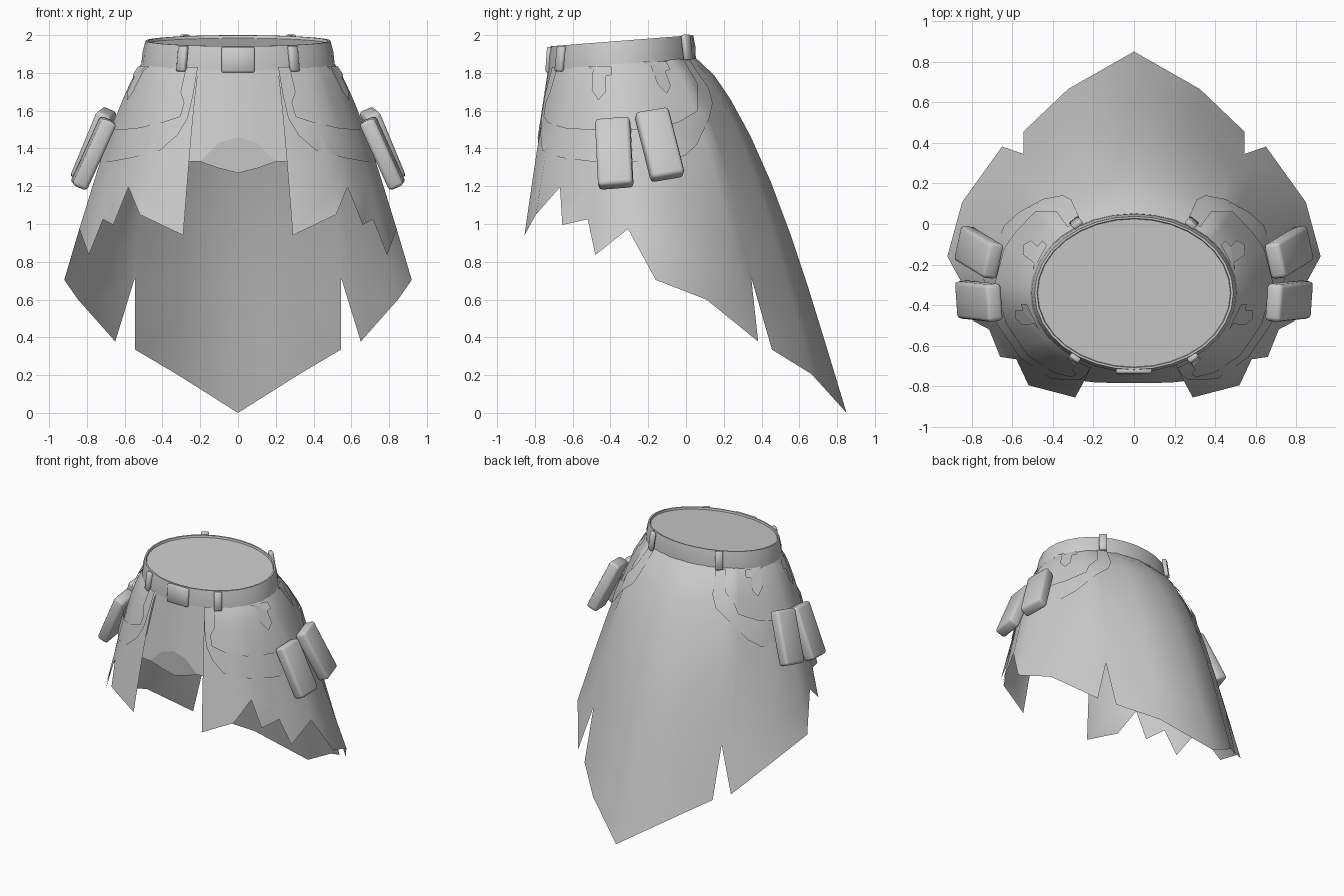
import bpy, bmesh, math
from mathutils import Vector, Matrix

if "Cube" in bpy.data.objects:
    bpy.data.objects.remove(bpy.data.objects["Cube"])

cloth = bpy.data.materials.new("plain grey")
cloth.diffuse_color = (0.6, 0.6, 0.6, 1)
cloth.use_nodes = True
cloth.node_tree.nodes["Principled BSDF"].inputs["Base Color"].default_value = cloth.diffuse_color


def make(name, verts, faces, mirror=True, angle=40):
    me = bpy.data.meshes.new(name)
    me.from_pydata([tuple(v) for v in verts], [], faces)
    me.materials.append(cloth)
    ob = bpy.data.objects.new(name, me)
    bpy.context.collection.objects.link(ob)
    bpy.context.view_layer.objects.active = ob
    ob.select_set(True)
    bpy.ops.object.shade_smooth_by_angle(angle=math.radians(angle))
    ob.select_set(False)
    if mirror:
        m = ob.modifiers.new("mirror", 'MIRROR')
        m.merge_threshold = 0.002
    return ob


def grid(name, rows, mirror=True, closed=False, angle=40):
    n = len(rows[0])
    verts = [p for r in rows for p in r]
    last = n if closed else n - 1
    faces = [(i * n + j, i * n + (j + 1) % n, (i + 1) * n + (j + 1) % n, (i + 1) * n + j)
             for i in range(len(rows) - 1) for j in range(last)]
    return make(name, verts, faces, mirror, angle)


def waist(phi, a=0.51, b=0.39, low=1.82):
    # tilted oval around the waist
    y = -0.34 + b * math.sin(phi)
    return Vector((a * math.cos(phi), y, low + 0.078 * (y + 0.73)))


# Ragged hem of the right half, from centre back to the front opening
HEM = [Vector(p) for p in [
    (0.29, -0.855, 0.94), (0.52, -0.795, 1.05), (0.58, -0.667, 1.195),
    (0.66, -0.655, 0.995), (0.714, -0.52, 1.025), (0.79, -0.48, 0.836),
    (0.84, -0.307, 0.974), (0.92, -0.16, 0.704), (0.847, 0.108, 0.6),
    (0.65, 0.382, 0.378), (0.545, 0.345, 0.718), (0.545, 0.455, 0.335),
    (0.325, 0.665, 0.205), (0, 0.85, 0)]]
PHI = [math.atan2(h.y + 0.2, h.x) for h in HEM]


def column(k, t):
    # bowed line from waist to hem
    phi, top = PHI[k], waist(PHI[k])
    bow = 0.035 + (0.085 if phi > 0 else -0.02) * math.sin(phi) ** 2
    out = Vector((math.cos(phi), math.sin(phi), 0))
    return top.lerp(HEM[k], t) + out * bow * math.sin(math.pi * min(t, 1) ** 0.6)


def surface(phi, z, lift):
    # point lying just outside the skirt
    k = max(i for i in range(len(PHI) - 1) if PHI[i] <= phi or i == 0)
    f = (phi - PHI[k]) / (PHI[k + 1] - PHI[k])
    pts = []
    for j in (k, k + 1):
        zt = waist(PHI[j]).z
        pts.append(column(j, max(0, (zt - z) / (zt - HEM[j].z))))
    p = pts[0].lerp(pts[1], f)
    p.z = z
    return p + Vector((math.cos(phi), math.sin(phi), 0)) * lift


# Skirt shell, both halves
steps = [0, 0.05, 0.12, 0.22, 0.35, 0.5, 0.65, 0.82, 1]
grid("skirt", [[column(k, t) for k in range(len(HEM))] for t in reversed(steps)], angle=60)

# Front panel with its arched lower piece
top = [waist(math.radians(-90 + d)) for d in (0, 8, 16, 24)]
arch = [Vector(p) for p in [(0, -0.785, 1.46), (0.1, -0.784, 1.43), (0.2, -0.78, 1.331), (0.285, -0.77, 1.331)]]
base = [Vector(p) for p in [(0, -0.775, 1.27), (0.1, -0.775, 1.295), (0.2, -0.778, 1.33), (0.285, -0.77, 1.33)]]
grid("front_panel", [arch, [a.lerp(b, 0.5) for a, b in zip(arch, top)], top])
grid("front_panel_tip", [base[:3], arch[:3]])

# Belt: outer wall, rim and recessed lid
N = 32
ring = [2 * math.pi * i / N for i in range(N)]
wall = [[waist(p, 0.512, 0.392, 1.815) for p in ring],
        [waist(p, 0.505, 0.39, 1.88) for p in ring],
        [waist(p, 0.49, 0.378, 1.94) for p in ring],
        [waist(p, 0.478, 0.368, 1.94) for p in ring],
        [waist(p, 0.475, 0.365, 1.925) for p in ring],
        [waist(p, 0.25, 0.19, 1.925) for p in ring]]
belt = grid("belt", wall, mirror=False, closed=True)
bm = bmesh.new()
bm.from_mesh(belt.data)
bmesh.ops.holes_fill(bm, edges=[e for e in bm.edges if e.is_boundary
                                and abs(e.verts[0].co.x) < 0.26 and abs(e.verts[0].co.y + 0.34) < 0.2])
bmesh.ops.recalc_face_normals(bm, faces=bm.faces)
bm.to_mesh(belt.data)
bm.free()


# Hip strap: a curved band hanging between the front and back belt loops
lower = [(-66, 1.83), (-65.5, 1.68), (-64, 1.56), (-60, 1.47), (-53, 1.39), (-38, 1.35), (-20, 1.33),
         (0, 1.33), (26, 1.36), (35, 1.42), (48, 1.56), (57, 1.64), (60, 1.72), (60, 1.87)]
upper = [(-58, 1.83), (-58, 1.70), (-61, 1.64), (-60, 1.57), (-52, 1.54), (-38, 1.51), (-20, 1.50),
         (0, 1.50), (18, 1.52), (28, 1.54), (42, 1.60), (44, 1.66), (51, 1.74), (52, 1.87)]
rows = [[surface(math.radians(l[0] + (u[0] - l[0]) * f), l[1] + (u[1] - l[1]) * f, 0.014)
         for l, u in zip(lower, upper)] for f in (0, 0.5, 1)]
grid("hip_strap", rows)

# Small pendant tabs under the belt on each hip
TAB = [(-1, 1.0), (-0.5, 1.0), (-0.45, 0.3), (0, 0), (0.45, 0.25), (0.45, 0.7), (0.9, 0.75), (0.9, 1.0)]
for name, mid, low, high in (("front_tab", -17, 1.655, 1.835), ("back_tab", 26, 1.69, 1.86)):
    pts = [surface(math.radians(mid + 10 * u), low + (high - low) * v, 0.012) for u, v in TAB]
    make(name, pts, [(1, 2, 3, 4, 5), (0, 1, 5), (0, 5, 7), (5, 6, 7)])


def block(name, size, loc, rot, bevel, mirror=True, segments=1):
    bm = bmesh.new()
    bmesh.ops.create_cube(bm, size=1)
    bmesh.ops.scale(bm, vec=size, verts=bm.verts)
    bmesh.ops.bevel(bm, geom=bm.edges[:], offset=bevel, segments=segments, affect='EDGES', profile=0.5)
    bmesh.ops.transform(bm, matrix=Matrix.Translation(loc) @ rot, verts=bm.verts)
    bm.verts.ensure_lookup_table()
    bm.verts.index_update()
    verts = [v.co.copy() for v in bm.verts]
    faces = [[v.index for v in f.verts] for f in bm.faces]
    bm.free()
    return make(name, verts, faces, mirror, 50)


def turn(yaw, tilt, roll):
    r = math.radians
    return Matrix.Rotation(r(yaw), 4, 'Z') @ Matrix.Rotation(r(tilt), 4, 'Y') @ Matrix.Rotation(r(roll), 4, 'X')


# Hip pouches, leaning with the skirt
block("front_pouch", (0.085, 0.185, 0.39), (0.765, -0.38, 1.375), turn(-6, -24, 5), 0.02, segments=2)
block("back_pouch", (0.085, 0.18, 0.39), (0.765, -0.14, 1.42), turn(8, -24, 10), 0.02, segments=2)

# Belt loops and buckle
block("front_loop", (0.03, 0.055, 0.135), (0.295, -0.665, 1.875), turn(-52, -8, 0), 0.006)
block("back_loop", (0.03, 0.055, 0.135), (0.285, 0.005, 1.935), turn(52, -8, 0), 0.006)
block("buckle", (0.175, 0.025, 0.135), (0, -0.728, 1.87), turn(0, 0, -4), 0.006, mirror=False)
